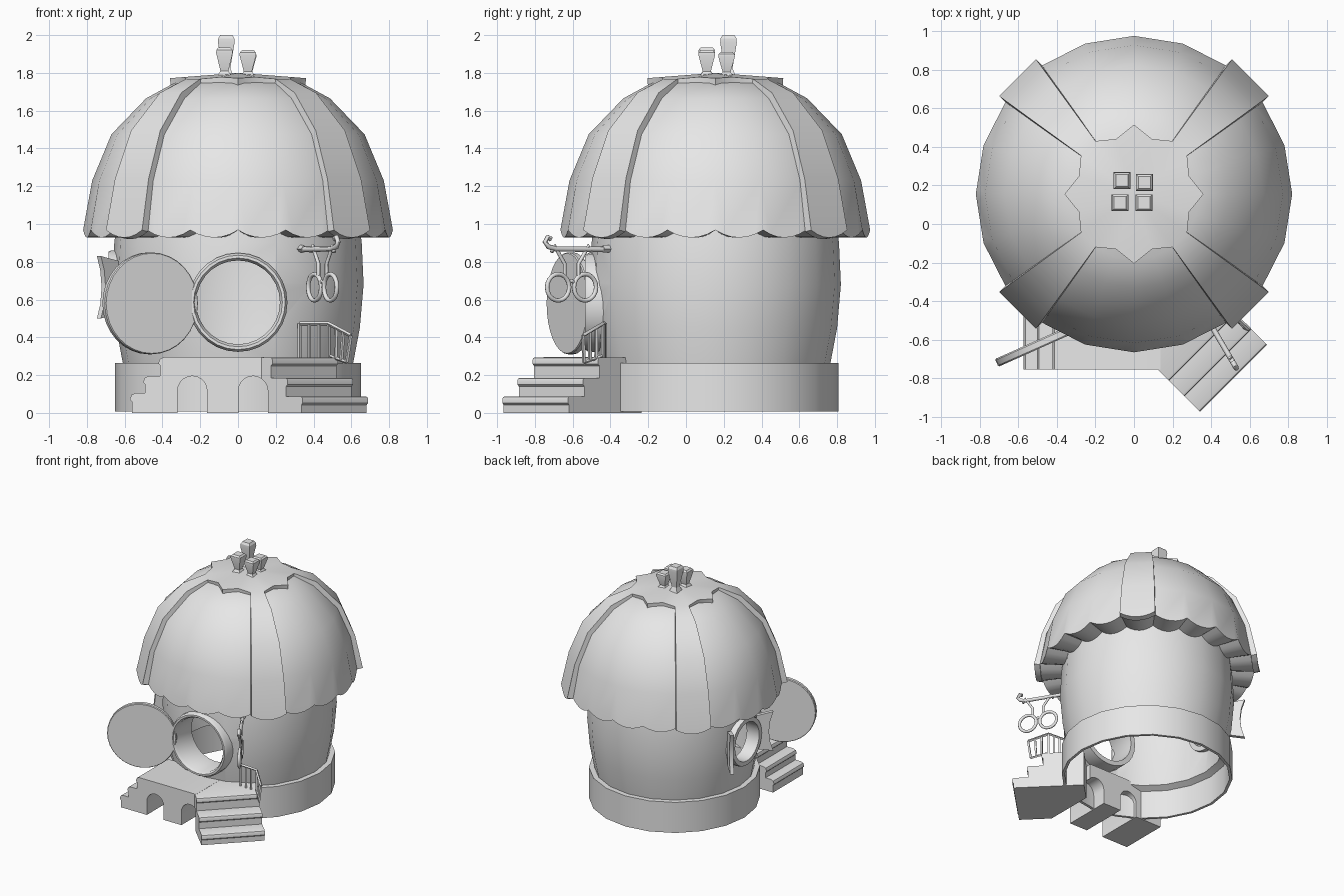
import bpy, bmesh, math
from mathutils import Matrix, Vector

cube = bpy.data.objects.get("Cube")
if cube:
    bpy.data.objects.remove(cube)

SEG = 20
STEP = 2 * math.pi / SEG
CENTRE = Vector((0, 0.155, 0))

stone = bpy.data.materials.new("pale_grey")
stone.use_nodes = True
stone.diffuse_color = (0.8, 0.8, 0.8, 1)
stone.node_tree.nodes["Principled BSDF"].inputs["Base Color"].default_value = (0.8, 0.8, 0.8, 1)


def add(name, data):
    obj = bpy.data.objects.new(name, data)
    bpy.context.collection.objects.link(obj)
    data.materials.append(stone)
    return obj


def finish(obj, angle=35):
    """Apply modifiers, then shade smooth with sharp edges kept."""
    bpy.ops.object.select_all(action='DESELECT')
    obj.select_set(True)
    bpy.context.view_layer.objects.active = obj
    bpy.ops.object.convert(target='MESH')
    bpy.ops.object.shade_smooth_by_angle(angle=math.radians(angle))
    return obj


def from_bmesh(name, bm, recalc=True):
    bmesh.ops.remove_doubles(bm, verts=bm.verts, dist=1e-5)
    if recalc:
        bmesh.ops.recalc_face_normals(bm, faces=bm.faces)
    mesh = bpy.data.meshes.new(name)
    bm.to_mesh(mesh)
    bm.free()
    return add(name, mesh)


def lathe(name, profile, matrix, seg=SEG, closed=True):
    bm = bmesh.new()
    rings = [[bm.verts.new(matrix @ Vector((r * math.cos(k * 2 * math.pi / seg),
                                            r * math.sin(k * 2 * math.pi / seg), z)))
              for k in range(seg)] for r, z in profile]
    pairs = list(zip(rings, rings[1:])) + ([(rings[-1], rings[0])] if closed else [])
    for lo, hi in pairs:
        for k in range(seg):
            n = (k + 1) % seg
            bm.faces.new((lo[k], lo[n], hi[n], hi[k]))
    return from_bmesh(name, bm)


def prism(name, pts, origin, u, w, depth):
    """Extrude a profile (along u, and up) by depth along w."""
    bm = bmesh.new()
    o, u, w = Vector(origin), Vector(u).normalized(), Vector(w).normalized()
    near = [bm.verts.new(o + u * a + Vector((0, 0, b))) for a, b in pts]
    far = [bm.verts.new(v.co + w * depth) for v in near]
    bm.faces.new(near)
    bm.faces.new(far[::-1])
    for i in range(len(pts)):
        j = (i + 1) % len(pts)
        bm.faces.new((near[i], far[i], far[j], near[j]))
    return from_bmesh(name, bm)


def tube(name, pts, radius, cyclic=False, sides=2):
    curve = bpy.data.curves.new(name, 'CURVE')
    curve.dimensions = '3D'
    curve.bevel_depth = radius
    curve.bevel_resolution = sides
    curve.use_fill_caps = True
    spline = curve.splines.new('POLY')
    spline.points.add(len(pts) - 1)
    for point, co in zip(spline.points, pts):
        point.co = (*co, 1)
    spline.use_cyclic_u = cyclic
    return finish(add(name, curve), 50)


def cut(obj, cutters):
    for cutter in cutters:
        cutter.hide_render = True
        mod = obj.modifiers.new("cut", 'BOOLEAN')
        mod.operation = 'DIFFERENCE'
        mod.solver = 'EXACT'
        mod.object = cutter
    return finish(obj)


def polar(k, r, z):
    return CENTRE + Vector((r * math.cos(k * STEP), r * math.sin(k * STEP), z))


def scallop(k, r, sub=6):
    """Points of one hanging lobe of the roof hem, on the straight chord."""
    a, b = polar(k, r, 0), polar(k + 1, r, 0)
    return [a.lerp(b, i / sub) + Vector((0, 0, 0.928 + 0.04 * abs(2 * i / sub - 1) ** 2))
            for i in range(sub + 1)]


# Walls with the base ring, pierced for the door and side window
door_frame = Matrix.Translation((0, 0, 0.585)) @ Matrix.Rotation(math.pi / 2, 4, 'X')
side_frame = Matrix.Translation((0, CENTRE.y + 0.01, 0.66)) @ Matrix.Rotation(-math.pi / 2, 4, 'Y')
walls = lathe("walls", [(0.652, 0.008), (0.652, 0.265), (0.61, 0.265), (0.645, 0.45), (0.665, 0.68),
                        (0.655, 0.9), (0.64, 1.02), (0.61, 1.02), (0.63, 0.68), (0.58, 0.265),
                        (0.63, 0.24), (0.63, 0.008)], Matrix.Translation(CENTRE))
door_cut = lathe("door_cutter", [(0, 0.2), (0.24, 0.2), (0.24, 0.8), (0, 0.8)], door_frame, 28, False)
side_cut = lathe("window_cutter", [(0, 0.4), (0.18, 0.4), (0.18, 0.9), (0, 0.9)], side_frame, 28, False)
cut(walls, [door_cut, side_cut])

# Round door frame and side window frame
finish(lathe("door_frame", [(0.222, 0.3), (0.222, 0.515), (0.235, 0.535), (0.25, 0.535),
                            (0.262, 0.515), (0.262, 0.3)], door_frame, 28))
finish(lathe("side_window_frame", [(0.16, 0.57), (0.16, 0.685), (0.195, 0.685), (0.2, 0.67),
                                   (0.2, 0.57)], side_frame, 28))

# Open round door
leaf = Matrix.Translation((-0.465, -0.61, 0.58)) @ Matrix.Rotation(math.radians(24), 4, 'Z') \
    @ Matrix.Rotation(math.pi / 2, 4, 'X')
finish(lathe("door", [(0, -0.022), (0.265, -0.022), (0.27, -0.015), (0.27, 0.015), (0.265, 0.022),
                      (0, 0.022)], leaf, 32, False))

# Splayed window shutters with a hollow outer edge
outline = [(0, -0.14), (0.13, -0.165), (0.105, -0.09), (0.095, 0), (0.105, 0.09), (0.13, 0.165), (0, 0.14)]
for side, label in ((1, "back"), (-1, "front")):
    finish(prism("shutter_" + label, outline, (-0.655, CENTRE.y + 0.01 + side * 0.17, 0.665),
                 (-1, side, 0), (1, side, 0), 0.03))

# Domed roof with scalloped hem and a closed underside
bm = bmesh.new()
dome = [(0.772, 1.23), (0.67, 1.475), (0.487, 1.665), (0.34, 1.745), (0, 1.78)]
for k in range(SEG):
    hem, inner = scallop(k, 0.82), scallop(k, 0.62)
    bm.faces.new([bm.verts.new(p) for p in hem + [polar(k + 1, *dome[0]), polar(k, *dome[0])]])
    for lo, hi in zip(dome, dome[1:]):
        quad = [polar(k, *lo), polar(k + 1, *lo), polar(k + 1, *hi), polar(k, *hi)]
        bm.faces.new([bm.verts.new(p) for p in (quad if hi[0] else quad[:3])])
    for i in range(len(hem) - 1):
        bm.faces.new([bm.verts.new(p) for p in (hem[i + 1], hem[i], inner[i], inner[i + 1])])
finish(from_bmesh("roof_dome", bm, False), 40)

# Star-shaped roof cap with four straps running down to the hem
bm = bmesh.new()
strap = [(0.805, 1.24), (0.7, 1.495), (0.51, 1.695), (0.34, 1.768)]
rim = [(0.36, 1.772), (0.30, 1.778), strap[-1], strap[-1], (0.30, 1.778)]
for k in range(SEG):
    bm.faces.new([bm.verts.new(p) for p in (polar(k, *rim[k % 5]), polar(k + 1, *rim[(k + 1) % 5]),
                                            polar(0, 0, 1.8))])
    if k % 5 == 2:
        bm.faces.new([bm.verts.new(p) for p in scallop(k, 0.864) + [polar(k + 1, *strap[0]),
                                                                    polar(k, *strap[0])]])
        for lo, hi in zip(strap, strap[1:]):
            bm.faces.new([bm.verts.new(p) for p in (polar(k, *lo), polar(k + 1, *lo),
                                                    polar(k + 1, *hi), polar(k, *hi))])
cap = from_bmesh("roof_cap", bm, False)
solid = cap.modifiers.new("thickness", 'SOLIDIFY')
solid.thickness = 0.045
solid.offset = -1
finish(cap)

# Cluster of flared square chimney pots
for i, (x, y, top) in enumerate([(-0.062, 0.225, 2.0), (-0.072, 0.11, 1.935),
                                 (0.052, 0.11, 1.92), (0.054, 0.215, 1.91)]):
    h = top - 1.775
    pot = [(0, 0), (0.06, 0), (0.03, 0.22 * h), (0.062, 0.82 * h), (0.06, 0.92 * h), (0.045, h), (0, h)]
    finish(lathe("chimney_pot_%d" % (i + 1), pot, Matrix.Translation((x, y, 1.775))
                 @ Matrix.Rotation(math.pi / 4, 4, 'Z'), 4, False), 25)


# Porch and stairs
def step_profile(starts, heights, length, soft):
    pts, below = [], 0
    for d, h in zip(starts, heights):
        pts += [(d + 0.01, below), (d + 0.01, h - 0.045), (d, h - 0.035), (d, h - soft),
                (d + soft * 0.3, h - soft * 0.3), (d + soft, h)]
        below = h
    return pts + [(length, below), (length, 0)]


def arch(x):
    pts = [(0.078 * math.cos(a * math.pi / 10), 0.117 + 0.078 * math.sin(a * math.pi / 10))
           for a in range(11)]
    return prism("arch_cutter", pts + [(-0.078, -0.1), (0.078, -0.1)], (x, -1, 0), (1, 0, 0), (0, 1, 0), 0.9)


arches = [arch(-0.242), arch(0.08)]
cut(prism("porch", step_profile((0, 0.07, 0.15), (0.105, 0.195, 0.295), 0.71, 0.03),
          (-0.572, -0.755, 0), (1, 0, 0), (0, 1, 0), 0.4), arches)
cut(prism("stairs", step_profile((0, 0.113, 0.226), (0.087, 0.185, 0.294), 0.55, 0.014),
          (0.342, -0.972, 0), (-1, 1, 0), (1, 1, 0), 0.49), arches[1:])
for cutter in arches + [door_cut, side_cut]:
    bpy.data.objects.remove(cutter)

# Stair railing: a level panel, then one sloping down the steps
start, bend, end = Vector((0.325, -0.43, 0.472)), Vector((0.48, -0.44, 0.472)), Vector((0.597, -0.545, 0.41))
foot_bend, foot_end = Vector((0.49, -0.445, 0.3)), Vector((0.575, -0.54, 0.268))
tube("handrail", [start, bend, end], 0.011, sides=0)
tube("lower_rail", [foot_bend, foot_end], 0.009, sides=0)
for i in range(4):
    top = start.lerp(bend, i / 3)
    tube("level_baluster_%d" % (i + 1), [top, (top.x, top.y, 0.285)], 0.01, sides=0)
for i in range(1, 4):
    tube("sloping_baluster_%d" % i, [bend.lerp(end, i / 3), foot_bend.lerp(foot_end, i / 3)], 0.01, sides=0)


# Hanging spectacles sign on a hooked bracket
def sign(r, z):
    return CENTRE + Vector((0.507 * r, -0.862 * r, z))


tube("sign_bracket", [sign(0.62, 0.865), sign(0.98, 0.868), sign(1.025, 0.88), sign(1.045, 0.905),
                      sign(1.03, 0.93), sign(1.01, 0.92)], 0.014)
tube("bracket_mount", [sign(0.6, 0.868), sign(0.69, 0.868)], 0.02, sides=0)
for i, r in enumerate((0.80, 0.965)):
    tube("spectacle_rim_%d" % (i + 1),
         [sign(r + 0.068 * math.cos(a * math.pi / 10), 0.665 + 0.07 * math.sin(a * math.pi / 10))
          for a in range(20)], 0.012, True)
    lean = 0.04 if i == 0 else -0.04
    tube("spectacle_arm_%d" % (i + 1), [sign(r + lean, 0.725), sign(r + lean, 0.79), sign(r, 0.85),
                                        sign(r - lean / 2, 0.885), sign(r - lean, 0.85)], 0.01)
tube("spectacle_bridge", [sign(0.86, 0.685), sign(0.8825, 0.7), sign(0.905, 0.685)], 0.01)
